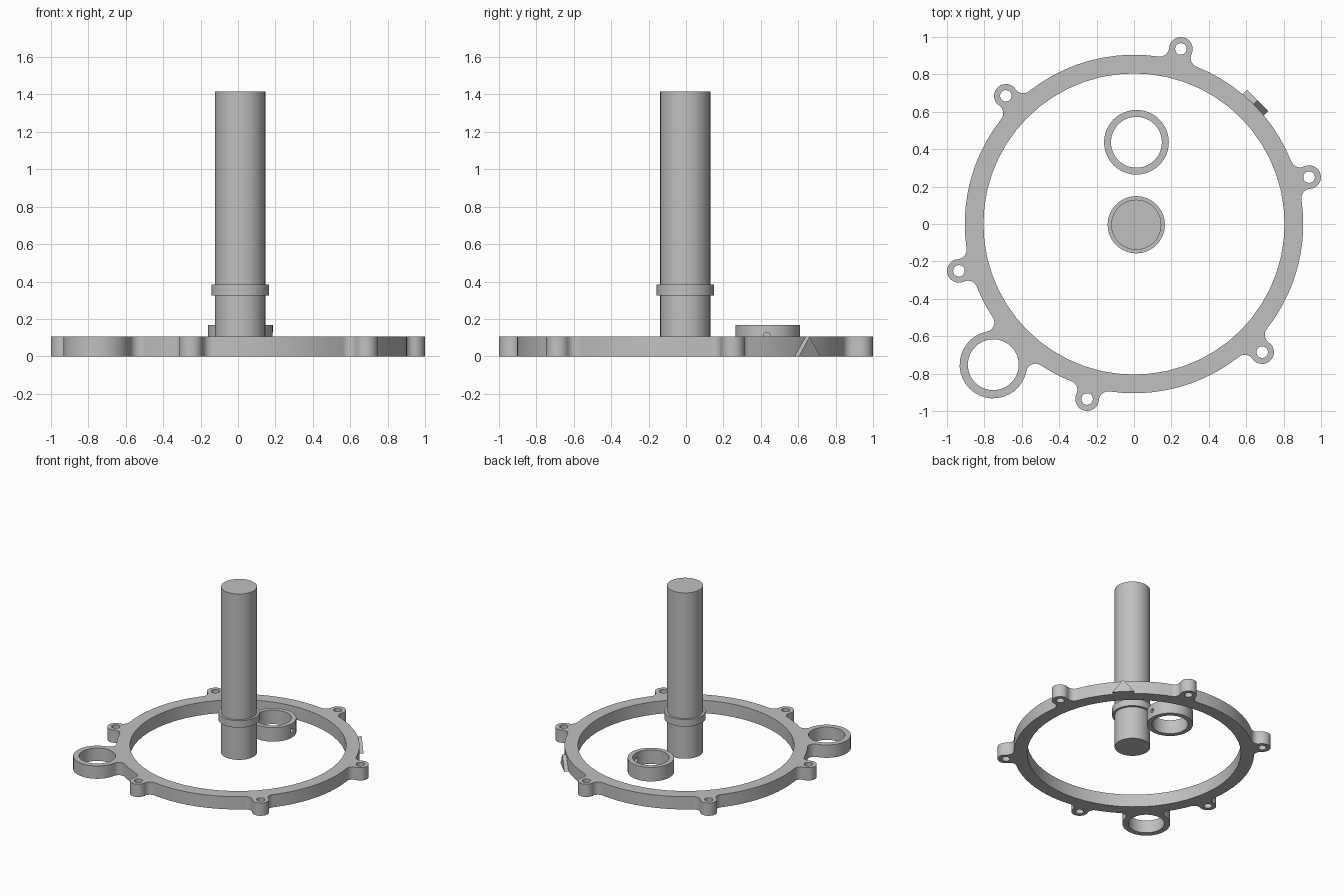
import bpy, bmesh
from math import radians, pi, tau, acos, atan2
from mathutils import Vector

old = bpy.data.objects.get("Cube")
if old:
    bpy.data.objects.remove(old, do_unlink=True)

grey = bpy.data.materials.new("plain_grey")
grey.use_nodes = True
colour = (0.53, 0.53, 0.53, 1)
grey.diffuse_color = colour
grey.node_tree.nodes["Principled BSDF"].inputs["Base Color"].default_value = colour

THICK = 0.105        # flange thickness
MID = THICK / 2      # underside of the loose parts


def polar(r, a):
    return Vector((r * bpy_cos(a), r * bpy_sin(a)))


def bpy_cos(a):
    return Vector((1, 0)).dot(unit(a))


def bpy_sin(a):
    return Vector((0, 1)).dot(unit(a))


def unit(a):
    from math import cos, sin
    return Vector((cos(a), sin(a)))


def arc(centre, r, start, end, n, ccw=True):
    """Points along an arc from one angle to another."""
    sweep = (end - start) % tau if ccw else -((start - end) % tau)
    return [centre + polar(r, start + sweep * i / n) for i in range(n + 1)]


def circle(centre, r, n):
    return [Vector(centre) + polar(r, tau * i / n) for i in range(n)]


def heading(a, b):
    return atan2(b.y - a.y, b.x - a.x)


def add_mesh(name, mesh):
    obj = bpy.data.objects.new(name, mesh)
    bpy.context.collection.objects.link(obj)
    mesh.materials.clear()
    mesh.materials.append(grey)
    return obj


def smooth(obj):
    bpy.ops.object.select_all(action='DESELECT')
    obj.select_set(True)
    bpy.context.view_layer.objects.active = obj
    bpy.ops.object.shade_smooth_by_angle(angle=radians(30))


def plate(name, loops, z0, z1):
    """Extrude an outline with holes between two heights."""
    curve = bpy.data.curves.new(name, 'CURVE')
    curve.dimensions = '2D'
    curve.fill_mode = 'BOTH'
    curve.extrude = (z1 - z0) / 2
    for loop in loops:
        spline = curve.splines.new('POLY')
        spline.points.add(len(loop) - 1)
        for point, p in zip(spline.points, loop):
            point.co = (p.x, p.y, 0, 1)
        spline.use_cyclic_u = True
    temp = bpy.data.objects.new(name + "_curve", curve)
    mesh = bpy.data.meshes.new_from_object(temp)
    bpy.data.objects.remove(temp)
    bm = bmesh.new()
    bm.from_mesh(mesh)
    bmesh.ops.remove_doubles(bm, verts=bm.verts, dist=0.0001)
    bmesh.ops.translate(bm, verts=bm.verts, vec=(0, 0, (z0 + z1) / 2))
    bmesh.ops.recalc_face_normals(bm, faces=bm.faces)
    bm.to_mesh(mesh)
    bm.free()
    return add_mesh(name, mesh)


# Flange ring with six bolt lugs and one large eye, all filleted into the rim
RIM, BORE, FILLET = 0.905, 0.805, 0.05
lugs = [(radians(15 + 60 * k), 0.969, 0.063, 0.031) for k in range(6)]
lugs.append((radians(225), 1.064, 0.18, 0.136))
lugs.sort()

origin = Vector((0, 0))
outline, holes = [], [circle(origin, BORE, 56)]
spans = []
for a, dist, r, hole in lugs:
    reach = RIM + FILLET
    phi = acos((reach ** 2 + dist ** 2 - (r + FILLET) ** 2) / (2 * dist * reach))
    spans.append((a - phi, a + phi))

for i, (a, dist, r, hole) in enumerate(lugs):
    lo, hi = spans[i]
    lug = polar(dist, a)
    f1, f2 = polar(RIM + FILLET, lo), polar(RIM + FILLET, hi)
    outline += arc(f1, FILLET, lo + pi, heading(f1, lug), 8, ccw=False)
    outline += arc(lug, r, heading(lug, f1), heading(lug, f2), 24)[1:]
    outline += arc(f2, FILLET, heading(f2, lug), hi + pi, 8, ccw=False)[1:]
    outline += arc(origin, RIM, hi, spans[(i + 1) % len(lugs)][0], 10)[1:-1]
    holes.append(circle(lug, hole, 40 if hole > 0.1 else 20))
smooth(plate("flange_ring", [outline] + holes, 0, THICK))

# Shaft and its collar
axis = (0.012, -0.004)
smooth(plate("shaft", [circle(axis, 0.134, 48)], MID, 1.415))
smooth(plate("shaft_collar", [circle(axis, 0.153, 48), circle(axis, 0.134, 48)],
             0.325, 0.383))

# Loose bushing with a set-screw hole through its left wall
centre = (0.013, 0.437)
bushing = plate("bushing", [circle(centre, 0.173, 48), circle(centre, 0.136, 48)],
                MID, 0.168)
bpy.ops.mesh.primitive_cylinder_add(vertices=16, radius=0.017, depth=0.12,
                                    location=(0.167, 0.432, 0.112),
                                    rotation=(0, pi / 2, 0))
cutter = bpy.context.object
cutter.name = "screw_hole_cutter"
cutter.hide_render = True
cut = bushing.modifiers.new("screw_hole", 'BOOLEAN')
cut.operation = 'DIFFERENCE'
cut.solver = 'EXACT'
cut.object = cutter
bpy.context.view_layer.update()
result = bpy.data.meshes.new_from_object(
    bushing.evaluated_get(bpy.context.evaluated_depsgraph_get()))
bushing.modifiers.clear()
bushing.data = result
result.materials.clear()
result.materials.append(grey)
bpy.data.objects.remove(cutter, do_unlink=True)
smooth(bushing)

# Triangular index mark on the rim
out = unit(radians(45))
side = Vector((-out.y, out.x))
bm = bmesh.new()
front = []
for s, z in ((-0.08, 0), (0.08, 0), (0, THICK)):
    p = out * 0.89 + side * s
    front.append(bm.verts.new((p.x, p.y, z)))
face = bm.faces.new(front)
grown = bmesh.ops.extrude_face_region(bm, geom=[face])["geom"]
bmesh.ops.translate(bm, verts=[v for v in grown if isinstance(v, bmesh.types.BMVert)],
                    vec=(out.x * 0.045, out.y * 0.045, 0))
bmesh.ops.recalc_face_normals(bm, faces=bm.faces)
mesh = bpy.data.meshes.new("index_mark")
bm.to_mesh(mesh)
bm.free()
add_mesh("index_mark", mesh)
